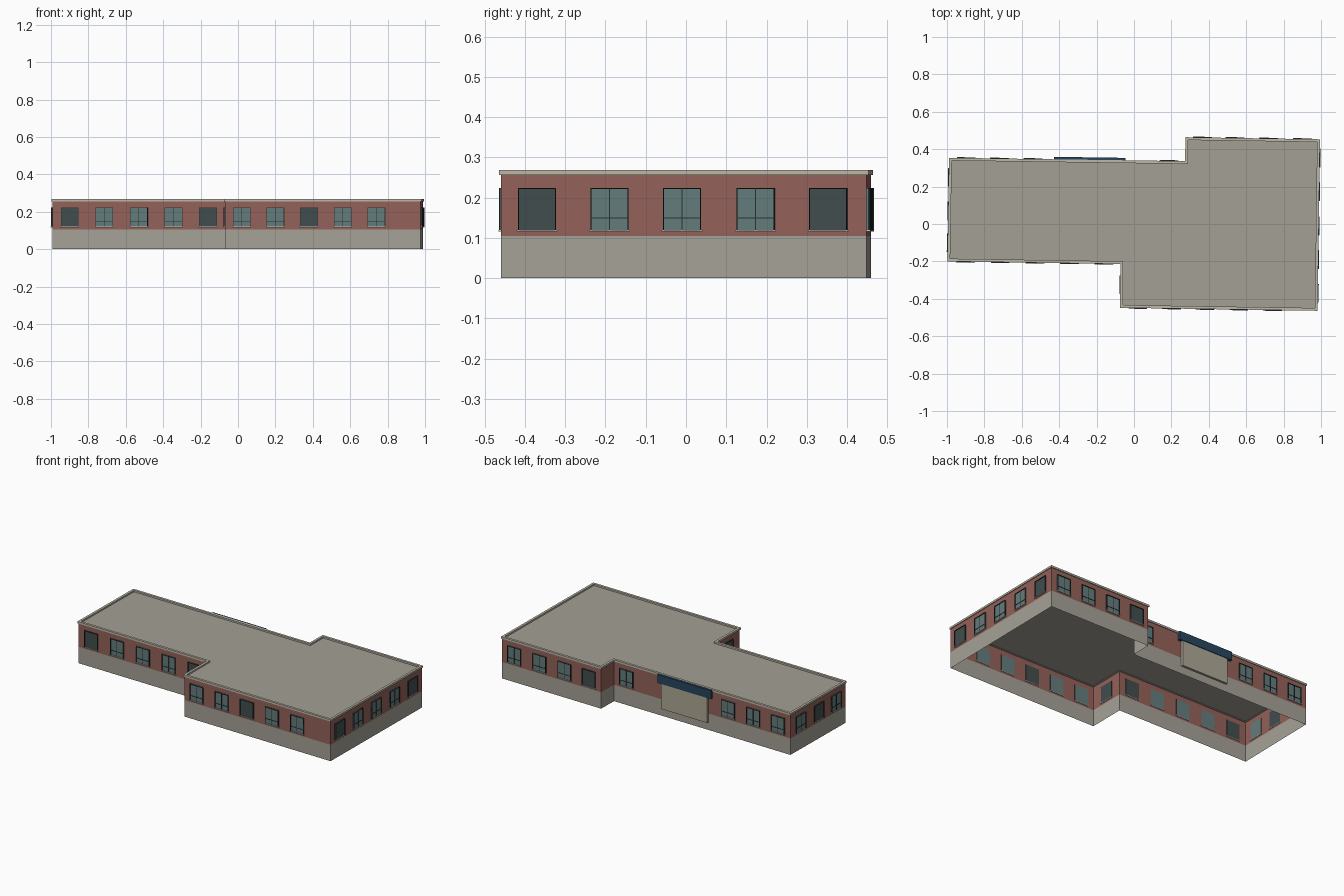
import bpy, bmesh
from mathutils import Vector, Matrix

cube = bpy.data.objects.get("Cube")
if cube:
    bpy.data.objects.remove(cube, do_unlink=True)


def material(name, r, g, b):
    m = bpy.data.materials.new(name)
    m.use_nodes = True
    m.diffuse_color = (r, g, b, 1)
    bsdf = m.node_tree.nodes["Principled BSDF"]
    bsdf.inputs["Base Color"].default_value = (r, g, b, 1)
    bsdf.inputs["Roughness"].default_value = 0.9
    return m


concrete = material("concrete", 0.38, 0.36, 0.31)
brick = material("brick red", 0.30, 0.12, 0.10)
stone = material("pale stone", 0.50, 0.48, 0.39)
roofing = material("roof grey", 0.37, 0.35, 0.30)
glass = material("blue grey glass", 0.13, 0.20, 0.20)
dark_glass = material("dark glass", 0.055, 0.075, 0.075)
frame_dark = material("dark frame", 0.02, 0.03, 0.03)
sill_white = material("sill white", 0.60, 0.58, 0.53)
beige = material("panel beige", 0.42, 0.39, 0.30)
navy = material("sign navy", 0.02, 0.06, 0.11)

# Footprint, counter-clockwise from the front right corner
corners = [Vector(p) for p in (
    (-0.993, -0.195), (-0.068, -0.209), (-0.070, -0.443), (0.977, -0.459),
    (0.989, 0.448), (0.280, 0.459), (0.278, 0.331), (-0.984, 0.349))]
COUNT = len(corners)
BASE_TOP, WALL_TOP, TOP = 0.105, 0.256, 0.268


def finish(name, bm, *mats):
    mesh = bpy.data.meshes.new(name)
    bm.to_mesh(mesh)
    bm.free()
    for m in mats:
        mesh.materials.append(m)
    obj = bpy.data.objects.new(name, mesh)
    bpy.context.collection.objects.link(obj)
    return obj


def wall(i):
    """Start, direction, outward normal and length of one wall."""
    a, b = corners[i], corners[(i + 1) % COUNT]
    d = (b - a).normalized()
    return a, d, Vector((d.y, -d.x)), (b - a).length


def offset(dist):
    """Footprint moved outward by a distance."""
    pts = []
    for i in range(COUNT):
        n1, n2 = wall(i - 1 if i else COUNT - 1)[2], wall(i)[2]
        pts.append(corners[i] + (n1 + n2) * dist / (1 + n1.dot(n2)))
    return pts


def ring(bm, pts, z):
    return [bm.verts.new((p.x, p.y, z)) for p in pts]


def bridge(bm, low, high):
    return [bm.faces.new((low[i], low[(i + 1) % COUNT], high[(i + 1) % COUNT], high[i]))
            for i in range(COUNT)]


# Outer walls: concrete plinth below, brick above, open underneath
bm = bmesh.new()
rings = [ring(bm, corners, z) for z in (0, BASE_TOP, WALL_TOP)]
bridge(bm, rings[0], rings[1])
for f in bridge(bm, rings[1], rings[2]):
    f.material_index = 1
finish("outer_walls", bm, concrete, brick)

# Roof deck
bm = bmesh.new()
bm.faces.new(ring(bm, corners, WALL_TOP + 0.002))
finish("roof_deck", bm, roofing)

# Parapet cornice, a square section swept round the footprint
bm = bmesh.new()
section = [ring(bm, offset(d), z) for d, z in
           ((-0.010, WALL_TOP), (0.005, WALL_TOP), (0.005, TOP), (-0.010, TOP))]
for k in range(4):
    bridge(bm, section[k], section[(k + 1) % 4])
bmesh.ops.recalc_face_normals(bm, faces=bm.faces)
finish("parapet_cornice", bm, stone)


def wall_box(bm, i, along, out, z):
    """Box on a wall: (from, to) along it, outward from it and in height."""
    a, d, n, _ = wall(i)
    size = [r[1] - r[0] for r in (along, out, z)]
    mid = [(r[0] + r[1]) / 2 for r in (along, out, z)]
    c = a + d * mid[0] + n * mid[1]
    rot = Matrix(((d.x, -n.x, 0), (d.y, -n.y, 0), (0, 0, 1))).to_4x4()
    m = Matrix.Translation((c.x, c.y, mid[2])) @ rot @ Matrix.Diagonal((*size, 1))
    bmesh.ops.create_cube(bm, size=1, matrix=m)


def along_wall(i, value):
    """Distance along a wall at a given x (long walls) or y (side walls)."""
    a, d, _, _ = wall(i)
    axis = 0 if abs(d.x) > abs(d.y) else 1
    return (value - a[axis]) / d[axis]


# Windows: wall number, centre positions, and which ones are plain dark
windows = (
    (0, (-0.90, -0.715, -0.53, -0.345, -0.16), (0, 4)),
    (1, (-0.325,), (0,)),
    (2, (0.02, 0.20, 0.38, 0.56, 0.74), (2,)),
    (3, (-0.37, -0.19, -0.01, 0.173, 0.353), (0, 4)),
    (4, (0.90, 0.72, 0.54, 0.366), (3,)),
    (6, (0.188, -0.54, -0.72, -0.897), ()),
    (7, (0.25, 0.07, -0.10), (1,)),
)
HALF, LOW, HIGH, BAR = 0.0475, 0.120, 0.224, 0.003
panes, dark_panes, frames, sills = (bmesh.new() for _ in range(4))
for i, centres, dark in windows:
    for k, value in enumerate(centres):
        t = along_wall(i, value)
        left, right = t - HALF, t + HALF
        out = (-0.002, 0.008)
        plain = k in dark
        wall_box(dark_panes if plain else panes, i, (left, right), (-0.003, 0.004), (LOW, HIGH))
        for edge in (left, right - BAR):
            wall_box(frames, i, (edge, edge + BAR), out, (LOW, HIGH))
        wall_box(frames, i, (left, right), out, (HIGH - BAR, HIGH))
        if not plain:
            wall_box(frames, i, (t - BAR / 2, t + BAR / 2), (0, 0.006), (LOW, HIGH))
            wall_box(frames, i, (left, right), (0, 0.006), (0.148, 0.148 + BAR))
        wall_box(sills, i, (left - 0.003, right + 0.003), (-0.004, 0.009), (LOW - 0.004, LOW))
finish("window_glass", panes, glass)
finish("dark_window_glass", dark_panes, dark_glass)
finish("window_frames", frames, frame_dark)
finish("window_sills", sills, sill_white)

# Back wall panel and the plain sign board above it
BACK = 6
bm = bmesh.new()
wall_box(bm, BACK, (along_wall(BACK, -0.069), along_wall(BACK, -0.398)), (0, 0.014), (0.05, 0.215))
finish("back_panel", bm, beige)
bm = bmesh.new()
wall_box(bm, BACK, (along_wall(BACK, -0.045), along_wall(BACK, -0.428)), (0, 0.018), (0.212, 0.266))
finish("sign_board", bm, navy)
